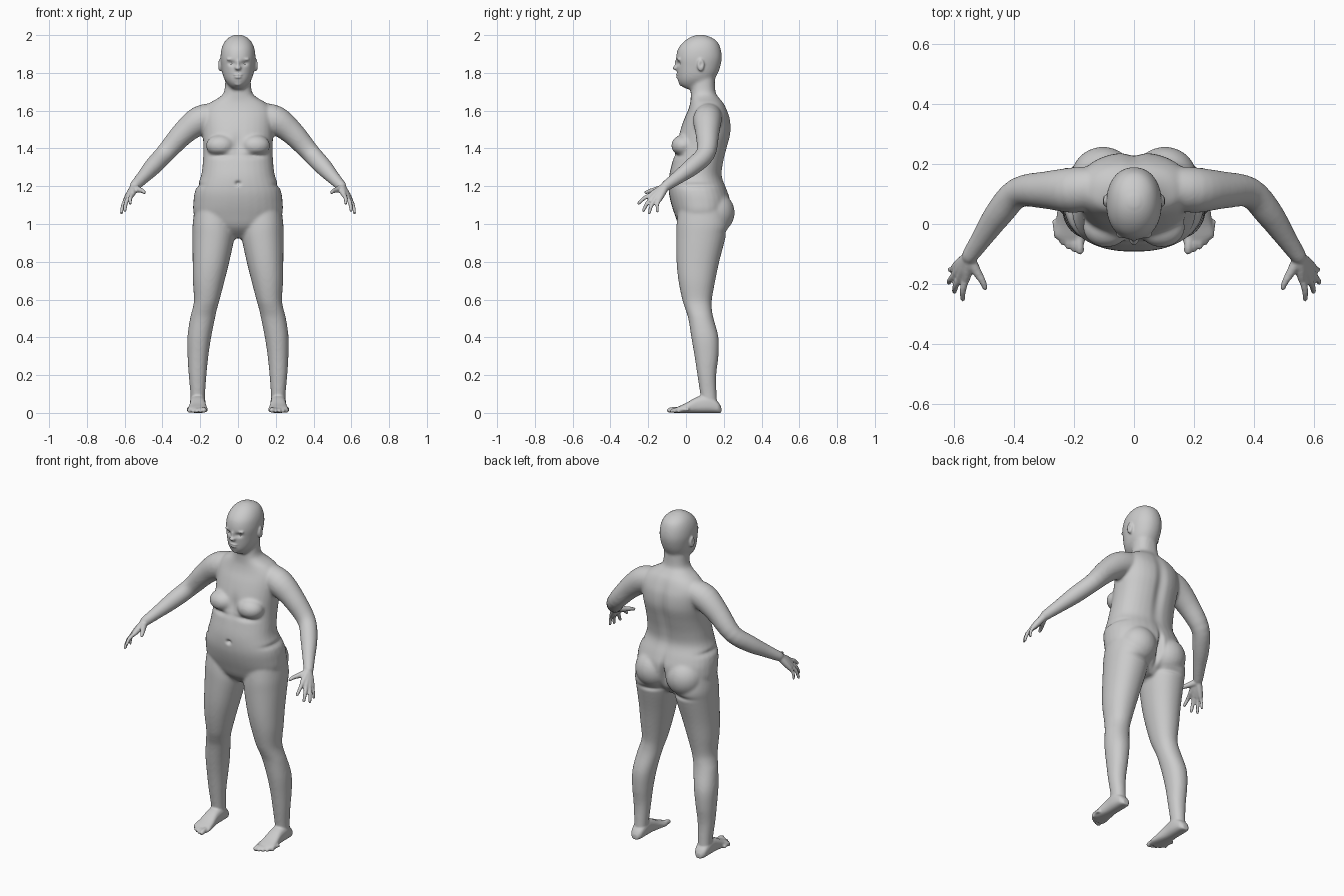
import bpy, bmesh, math
from mathutils import Vector as V, Matrix

SEG = 32


def finish(name, bm):
    bmesh.ops.recalc_face_normals(bm, faces=bm.faces)
    me = bpy.data.meshes.new(name)
    bm.to_mesh(me)
    bm.free()
    ob = bpy.data.objects.new(name, me)
    bpy.context.collection.objects.link(ob)
    return ob


def dense(rows, n=4):
    """Catmull-Rom interpolation of number rows"""
    out = []
    for i in range(len(rows) - 1):
        a, b, c, d = (rows[max(0, min(len(rows) - 1, i + k))] for k in (-1, 0, 1, 2))
        for j in range(n):
            t = j / n
            out.append([0.5 * (2 * q + (r - p) * t + (2 * p - 5 * q + 4 * r - s) * t * t
                               + (3 * q - p - 3 * r + s) * t ** 3)
                        for p, q, r, s in zip(a, b, c, d)])
    return out + [list(rows[-1])]


def loft(name, rings, power=2.0):
    """Closed skin through (centre, u, v) superellipse rings"""
    bm = bmesh.new()
    loops = []
    for c, u, v in rings:
        loop = []
        for k in range(SEG):
            a = 2 * math.pi * k / SEG
            x, y = (math.copysign(abs(f) ** (2 / power), f) for f in (math.cos(a), math.sin(a)))
            loop.append(bm.verts.new(c + u * x + v * y))
        loops.append(loop)
    for p, q in zip(loops, loops[1:]):
        for k in range(SEG):
            bm.faces.new((p[k], p[(k + 1) % SEG], q[(k + 1) % SEG], q[k]))
    bm.faces.new(loops[0])
    bm.faces.new(loops[-1])
    return finish(name, bm)


def column(name, rows, side=1, power=2.0):
    """Horizontal rings: z, x centre, half width, front y, back y"""
    return loft(name, [(V((side * x, (f + b) / 2, z)), V((w, 0, 0)), V((0, (b - f) / 2, 0)))
                       for z, x, w, f, b in dense(rows)], power)


def tube(name, rows, side=1):
    """Round limb along points: x, y, z, radius, with rounded tip"""
    pts = dense(rows)
    pos = [V((side * p[0], p[1], p[2])) for p in pts]
    rad = [p[3] for p in pts]
    end = (pos[-1] - pos[-2]).normalized()
    tip, r = pos[-1].copy(), rad[-1]
    for a in (0.5, 1.0, 1.4):
        pos.append(tip + end * r * math.sin(a))
        rad.append(r * math.cos(a))
    rings = []
    for i, p in enumerate(pos):
        d = (pos[min(i + 1, len(pos) - 1)] - pos[max(i - 1, 0)]).normalized()
        u = d.cross(V((0.3, 0.2, 1))).normalized()
        rings.append((p, u * rad[i], d.cross(u) * rad[i]))
    return loft(name, rings)


def ball(name, c, r):
    bm = bmesh.new()
    bmesh.ops.create_uvsphere(bm, u_segments=24, v_segments=16, radius=1,
                              matrix=Matrix.Translation(c) @ Matrix.Diagonal((*r, 1)))
    return finish(name, bm)


def fuse(name, parts, voxel, smooth):
    bpy.ops.object.select_all(action='DESELECT')
    for o in parts:
        o.select_set(True)
    ob = parts[0]
    bpy.context.view_layer.objects.active = ob
    bpy.ops.object.join()
    ob.name = name
    m = ob.modifiers.new("fuse", 'REMESH')
    m.mode, m.voxel_size = 'VOXEL', voxel
    s = ob.modifiers.new("soften", 'SMOOTH')
    s.factor, s.iterations = 0.5, smooth
    for mod in ("fuse", "soften"):
        bpy.ops.object.modifier_apply(modifier=mod)
    return ob


# Torso, neck and head
core = [
    column("torso", [
        (.925, 0, .05, .03, .14), (.98, 0, .17, -.03, .19), (1.05, 0, .232, -.06, .225),
        (1.12, 0, .236, -.082, .235), (1.18, 0, .226, -.092, .218), (1.25, 0, .197, -.09, .192),
        (1.32, 0, .187, -.075, .198), (1.40, 0, .183, -.055, .218), (1.48, 0, .187, -.036, .238),
        (1.55, 0, .19, -.012, .236), (1.60, 0, .185, .01, .22), (1.64, 0, .15, .022, .2),
        (1.67, 0, .10, .025, .175), (1.70, 0, .074, .025, .157), (1.78, 0, .066, .03, .152)],
        power=2.3),
    column("head", [
        (1.715, 0, .03, 0, .07), (1.735, 0, .05, -.03, .11), (1.76, 0, .069, -.043, .145),
        (1.79, 0, .081, -.047, .165), (1.83, 0, .088, -.05, .181), (1.88, 0, .093, -.053, .19),
        (1.93, 0, .087, -.041, .183), (1.967, 0, .07, -.01, .165), (1.99, 0, .045, .025, .13),
        (2.002, 0, .015, .06, .09)], power=2.15)]

for s in (-1, 1):
    # Legs, buttocks and breasts
    core += [
        column("leg", [
            (1.08, .125, .105, -.04, .21), (1.0, .13, .11, -.05, .225), (.93, .13, .111, -.052, .21),
            (.8, .143, .097, -.05, .176), (.7, .155, .084, -.04, .155), (.6, .165, .068, -.02, .137),
            (.55, .176, .065, -.004, .137), (.5, .188, .066, .012, .146), (.4, .205, .063, .028, .172),
            (.3, .212, .055, .045, .172), (.2, .214, .047, .06, .16), (.1, .213, .039, .075, .162),
            (.05, .213, .038, .08, .166)], s, 2.15),
        ball("buttock", (s * .103, .152, 1.06), (.108, .106, .11)),
        ball("breast", (s * .092, -.012, 1.415), (.078, .066, .058)),
        # Arm from inside the shoulder to the wrist
        tube("arm", [
            (.11, .125, 1.575, .068), (.2, .113, 1.55, .076), (.29, .113, 1.48, .063),
            (.385, .105, 1.375, .051), (.45, .035, 1.305, .047), (.505, -.045, 1.245, .036),
            (.548, -.108, 1.2, .028)], s)]
body = fuse("core_body", core, .008, 7)

extra = [
    ball("nose_tip", (0, -.052, 1.826), (.017, .018, .012)),
    ball("nose_bridge", (0, -.046, 1.848), (.009, .015, .028)),
    ball("upper_lip", (0, -.042, 1.789), (.025, .014, .006)),
    ball("lower_lip", (0, -.041, 1.778), (.022, .014, .006)),
    ball("chin", (0, -.022, 1.746), (.024, .016, .016))]
for s in (-1, 1):
    extra += [
        ball("ear", (s * .094, .078, 1.842), (.014, .019, .034)),
        ball("brow", (s * .036, -.036, 1.872), (.026, .012, .007))]
    # Foot, running from heel to ball, flattened on the sole
    extra.append(loft("foot", [
        (V((s * x, y, h / 2)), V((w, 0, 0)), V((0, 0, h / 2))) for y, x, w, h in dense([
            (.187, .213, .016, .03), (.168, .213, .034, .06), (.12, .213, .041, .095),
            (.06, .213, .041, .085), (0, .213, .048, .052), (-.04, .213, .053, .034),
            (-.066, .2, .034, .022)])], 2.6))
    # Toes
    for i in range(5):
        x, y, r = .18 + .0195 * i, -.088 + .003 * i * i, .0135 if i == 0 else .0095
        extra.append(tube("toe", [(x + .006, y + .055, .018, r), (x + .001, y + .02, .018, r),
                                  (x, y, r, r)], s))
    # Palm and fingers: knuckle, tip, radius
    wrist = V((.548, -.108, 1.2))
    fingers = [((.560, -.185, 1.155), (.570, -.250, 1.110), .0105),
               ((.579, -.177, 1.141), (.598, -.225, 1.072), .0105),
               ((.592, -.162, 1.131), (.617, -.195, 1.058), .0100),
               ((.596, -.143, 1.127), (.614, -.152, 1.066), .0090)]
    for k, t, r in fingers:
        k, t = V(k), V(t)
        start = wrist.lerp(k, .1)
        mid = k.lerp(t, .5) + V((.005, -.004, .004))
        extra.append(tube("palm", [(*start, .02), (*wrist.lerp(k, .6), .018), (*k, .0135)], s))
        extra.append(tube("finger", [(*k, r * 1.15), (*mid, r), (*t, r * .8)], s))
    extra.append(tube("thumb", [(.545, -.122, 1.19, .02), (.52, -.165, 1.18, .0145),
                                (.505, -.19, 1.175, .0115), (.496, -.212, 1.167, .009)], s))
body = fuse("body", [body] + extra, .0056, 2)

# Soft dents: centre, radii, push
dents = [
    ((0, -.09, 1.215), (.014, .04, .011), (0, .016, 0)),     # navel
    ((0, .23, 1.42), (.03, .08, .2), (0, -.014, 0)),         # spine
    ((0, .25, 1.05), (.014, .08, .08), (0, -.035, 0)),       # cleft
    ((0, -.06, 1.42), (.025, .06, .06), (0, .01, 0)),        # breastbone
    ((0, -.055, 1.7835), (.024, .02, .004), (0, .006, 0))]   # mouth
for s in (-1, 1):
    dents += [
        ((s * .034, -.042, 1.85), (.018, .03, .012), (0, .012, 0)),   # eye socket
        ((s * .105, .08, 1.845), (.02, .011, .017), (-s * .008, 0, 0)),  # ear hollow
        ((s * .095, -.06, 1.362), (.06, .05, .014), (0, .01, 0)),     # under the breast
        ((s * .21, .06, 1.205), (.04, .12, .014), (-s * .008, 0, 0)),  # waist fold
        ((s * .1, .2, .955), (.07, .06, .014), (0, -.01, 0))]         # under the buttock
for v in body.data.vertices:
    for c, r, push in dents:
        d = 0
        for i in (2, 1, 0):
            d += ((v.co[i] - c[i]) / r[i]) ** 2
            if d > 5:
                break
        else:
            v.co += V(push) * math.exp(-d)

# Eyes
eyes = [ball("eye", (s * .034, -.02, 1.85), (.014, .014, .0105)) for s in (-1, 1)]
for ob in [body] + eyes:
    for p in ob.data.polygons:
        p.use_smooth = True
